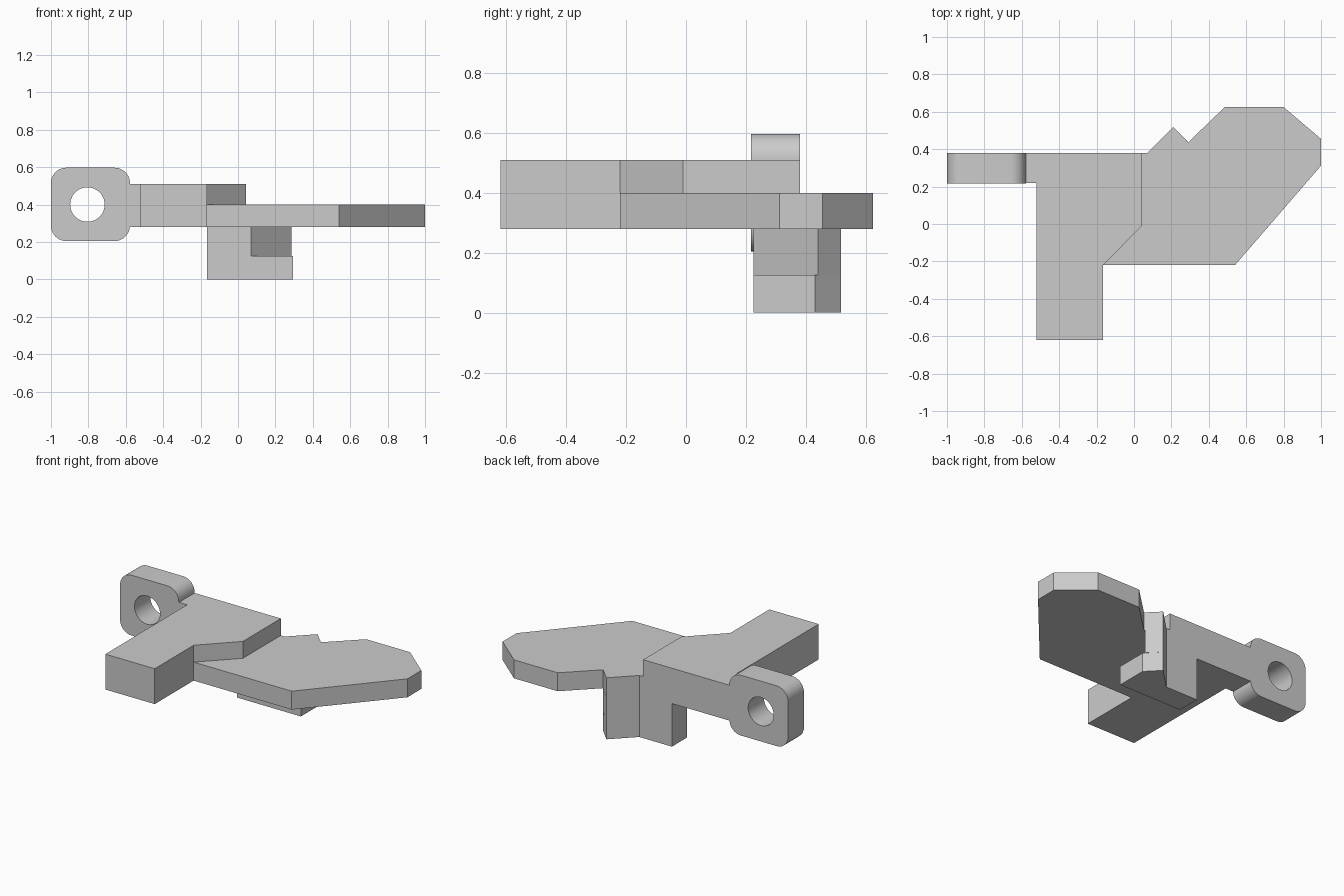
import bpy
import bmesh
from math import sin, cos, pi, radians
from mathutils import Vector

if "Cube" in bpy.data.objects:
    bpy.data.objects.remove(bpy.data.objects["Cube"], do_unlink=True)

grey = bpy.data.materials.new("plain grey")
grey.use_nodes = True
grey.diffuse_color = (0.6, 0.6, 0.6, 1)
grey.node_tree.nodes["Principled BSDF"].inputs["Base Color"].default_value = (0.6, 0.6, 0.6, 1)


def prism(name, outline, start, end, axis="z"):
    """Extrude an outline along z (x, y points) or along y (x, z points)."""
    bm = bmesh.new()
    place = (lambda p: (p[0], p[1], start)) if axis == "z" else (lambda p: (p[0], start, p[1]))
    push = Vector((0, 0, end - start) if axis == "z" else (0, end - start, 0))
    face = bm.faces.new([bm.verts.new(place(p)) for p in outline])
    result = bmesh.ops.extrude_face_region(bm, geom=[face])
    moved = [g for g in result["geom"] if isinstance(g, bmesh.types.BMVert)]
    bmesh.ops.translate(bm, verts=moved, vec=push)
    bmesh.ops.recalc_face_normals(bm, faces=bm.faces)
    mesh = bpy.data.meshes.new(name)
    bm.to_mesh(mesh)
    bm.free()
    mesh.materials.append(grey)
    obj = bpy.data.objects.new(name, mesh)
    bpy.context.collection.objects.link(obj)
    return obj


def arc(cx, cz, r, first, last, steps):
    angles = [first + (last - first) * i / steps for i in range(steps + 1)]
    return [(cx + r * cos(a), cz + r * sin(a)) for a in angles]


# Thick body with the forward arm and the stub that meets the lug
prism("body_arm", [(-0.58, 0.38), (-0.58, 0.22), (-0.52, 0.22), (-0.52, -0.62),
                   (-0.165, -0.62), (-0.165, -0.22), (0.042, -0.01), (0.042, 0.38)], 0.28, 0.51)

# Thinner side plate with angled corners
prism("side_plate", [(-0.165, -0.22), (0.54, -0.22), (1, 0.312), (1, 0.455), (0.8, 0.625),
                     (0.485, 0.625), (0.29, 0.437), (0.21, 0.518), (0.07, 0.38),
                     (0.042, 0.38), (0.042, -0.01)], 0.28, 0.4)

# Leg below the body, with a squared foot
back = [(0.21, 0.518), (0.07, 0.38), (-0.165, 0.38), (-0.165, 0.225)]
prism("leg", back + [(0.07, 0.225), (0.287, 0.441)], 0.125, 0.28)
prism("foot", back + [(0.295, 0.225), (0.295, 0.43)], 0, 0.125)

# Rounded lug with a through hole
x0, x1, z0, z1, r = -1, -0.578, 0.205, 0.597, 0.082
corners = [(x1 - r, z1 - r), (x0 + r, z1 - r), (x0 + r, z0 + r), (x1 - r, z0 + r)]
outline = []
for i, (cx, cz) in enumerate(corners):
    outline += arc(cx, cz, r, i * pi / 2, (i + 1) * pi / 2, 10)
lug = prism("lug", outline, 0.217, 0.38, "y")
cutter = prism("hole_cutter", arc(-0.805, 0.4, 0.092, 0, 2 * pi, 48)[:-1], 0, 0.6, "y")
cutter.hide_render = True

bpy.ops.object.select_all(action="DESELECT")
bpy.context.view_layer.objects.active = lug
lug.select_set(True)
cut = lug.modifiers.new("hole", "BOOLEAN")
cut.operation = "DIFFERENCE"
cut.solver = "EXACT"
cut.object = cutter
bpy.ops.object.modifier_apply(modifier=cut.name)
bpy.data.objects.remove(cutter, do_unlink=True)
bpy.ops.object.shade_smooth_by_angle(angle=radians(30))
